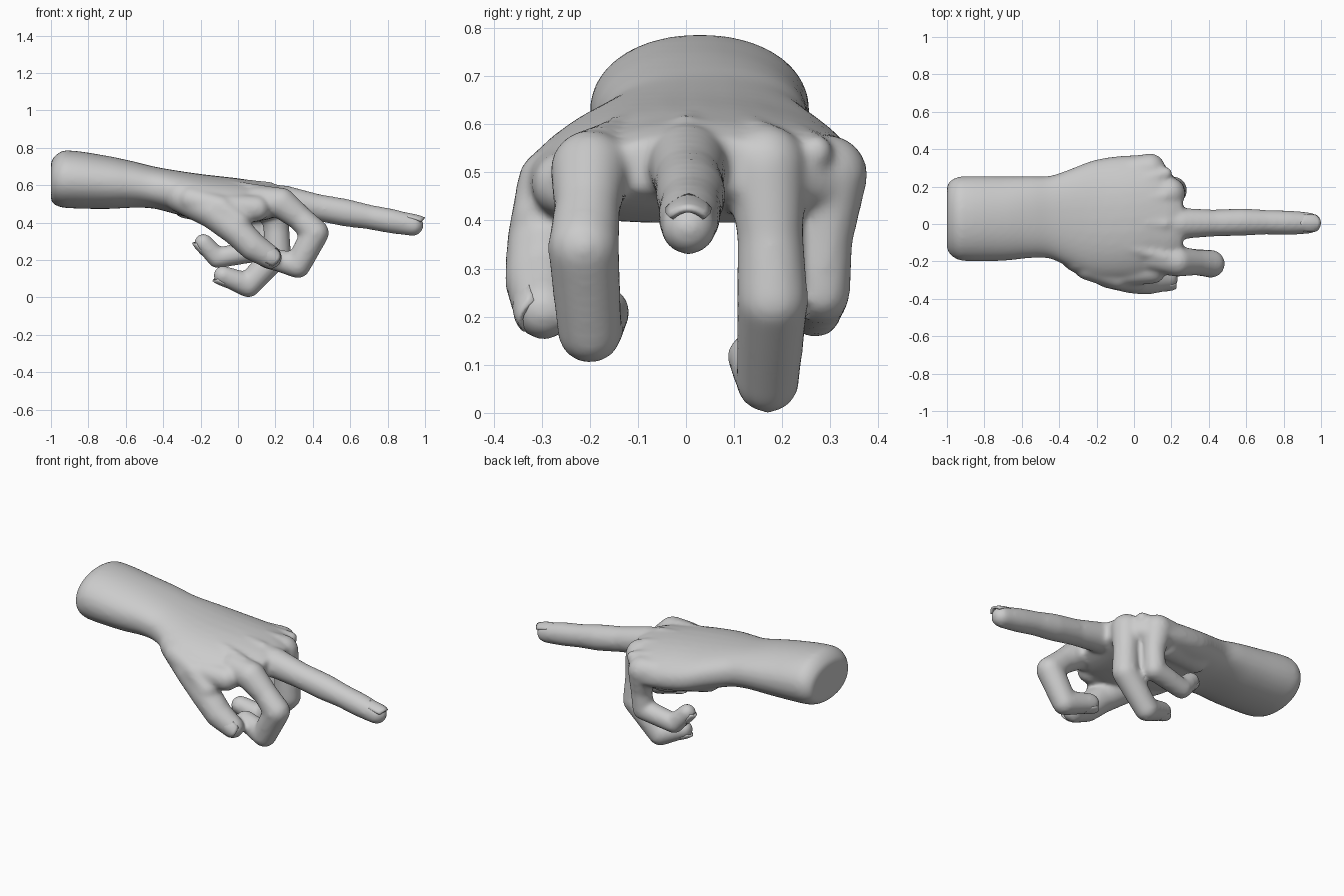
import bpy, bmesh, math
from mathutils import Vector, Matrix

if "Cube" in bpy.data.objects:
    bpy.data.objects.remove(bpy.data.objects["Cube"])

hand_bm = bmesh.new()


def capsule(a, b):
    """Tapered capsule between two (x, y, z, radius) joints, added to the hand."""
    tmp = bmesh.new()
    for x, y, z, r in (a, b):
        bmesh.ops.create_icosphere(tmp, subdivisions=3, radius=r,
                                   matrix=Matrix.Translation((x, y, z)))
    hull = bmesh.ops.convex_hull(tmp, input=tmp.verts)
    bmesh.ops.delete(tmp, geom=list({v for v in hull["geom_interior"] + hull["geom_unused"]
                                     if isinstance(v, bmesh.types.BMVert)}), context='VERTS')
    keep = {f for f in hull["geom"] if isinstance(f, bmesh.types.BMFace)}
    bmesh.ops.delete(tmp, geom=[f for f in tmp.faces if f not in keep], context='FACES')
    bmesh.ops.recalc_face_normals(tmp, faces=tmp.faces)
    me = bpy.data.meshes.new("tmp")
    tmp.to_mesh(me)
    tmp.free()
    hand_bm.from_mesh(me)
    bpy.data.meshes.remove(me)


def chain(joints):
    for a, b in zip(joints, joints[1:]):
        capsule(a, b)


def spow(v, p):
    return math.copysign(abs(v) ** p, v)


# Forearm and palm: lofted sections (x, y min, y max, z min, z max, arch, squareness power)
sections = [
    (-1.00, -0.14, 0.21, 0.51, 0.73, 0.0, 0.95),
    (-0.97, -0.175, 0.24, 0.49, 0.765, 0.0, 0.95),
    (-0.92, -0.197, 0.255, 0.478, 0.787, 0.0, 0.95),
    (-0.70, -0.197, 0.255, 0.473, 0.757, 0.0, 0.95),
    (-0.55, -0.182, 0.255, 0.48, 0.725, 0.0, 0.9),
    (-0.45, -0.185, 0.257, 0.475, 0.70, 0.1, 0.85),
    (-0.35, -0.23, 0.29, 0.45, 0.682, 0.15, 0.85),
    (-0.20, -0.30, 0.345, 0.415, 0.66, 0.25, 0.85),
    (0.00, -0.30, 0.368, 0.395, 0.637, 0.3, 0.85),
    (0.12, -0.27, 0.355, 0.41, 0.618, 0.4, 0.85),
    (0.20, -0.23, 0.27, 0.43, 0.602, 0.5, 0.85),
    (0.26, -0.17, 0.18, 0.46, 0.577, 0.5, 0.85),
]
# Spline between sections so the wrist flows into the palm
smooth_sections = []
for k in range(len(sections) - 1):
    p0, p1, p2, p3 = (sections[min(max(k + o, 0), len(sections) - 1)] for o in (-1, 0, 1, 2))
    for s in range(4):
        t = s / 4
        row = []
        for a, b, c, d, x0, x3 in zip(p0, p1, p2, p3, [p0[0]] * 7, [p3[0]] * 7):
            h = p2[0] - p1[0]
            m1 = (c - a) / (p2[0] - x0) * h
            m2 = (d - b) / (x3 - p1[0]) * h
            row.append((2 * t**3 - 3 * t**2 + 1) * b + (t**3 - 2 * t**2 + t) * m1
                       + (3 * t**2 - 2 * t**3) * c + (t**3 - t**2) * m2)
        smooth_sections.append(row)
smooth_sections.append(sections[-1])

N = 36
rings = []
for x, y0, y1, z0, z1, arch, p in smooth_sections:
    ring = []
    for i in range(N):
        t = 2 * math.pi * i / N
        dy = (y1 - y0) / 2 * spow(math.cos(t), p)
        dz = (z1 - z0) / 2 * spow(math.sin(t), p)
        ring.append(hand_bm.verts.new((x, (y0 + y1) / 2 + dy,
                                       (z0 + z1) / 2 + dz - arch * dy * dy)))
    rings.append(ring)
for a, b in zip(rings, rings[1:]):
    for i in range(N):
        j = (i + 1) % N
        hand_bm.faces.new((a[i], b[i], b[j], a[j]))
hand_bm.faces.new(rings[0])
hand_bm.faces.new(rings[-1][::-1])
bmesh.ops.recalc_face_normals(hand_bm, faces=hand_bm.faces)

# Fingers: joints as (x, y, z, radius) from knuckle to tip
index = [(0.10, -0.18, 0.52, 0.075), (0.23, -0.20, 0.505, 0.083), (0.33, -0.205, 0.425, 0.069),
         (0.412, -0.213, 0.345, 0.075), (0.32, -0.20, 0.17, 0.068), (0.17, -0.172, 0.21, 0.056)]
middle = [(0.10, 0.0, 0.53, 0.08), (0.25, 0.003, 0.515, 0.084), (0.42, 0.005, 0.482, 0.072),
          (0.58, 0.01, 0.452, 0.074), (0.70, 0.01, 0.43, 0.066), (0.82, 0.007, 0.408, 0.066),
          (0.935, 0.005, 0.386, 0.058)]
ring_finger = [(0.08, 0.16, 0.53, 0.075), (0.19, 0.165, 0.515, 0.085), (0.205, 0.175, 0.37, 0.069),
               (0.21, 0.18, 0.235, 0.075), (0.055, 0.17, 0.065, 0.066), (-0.08, 0.138, 0.117, 0.053)]
little = [(-0.02, 0.28, 0.50, 0.08), (0.085, 0.295, 0.495, 0.083), (0.10, 0.288, 0.36, 0.059),
          (0.09, 0.28, 0.25, 0.062), (-0.11, 0.268, 0.21, 0.055), (-0.185, 0.253, 0.292, 0.05)]
thumb = [(-0.30, -0.17, 0.54, 0.09), (-0.13, -0.25, 0.46, 0.095), (-0.01, -0.29, 0.36, 0.083),
         (0.08, -0.30, 0.272, 0.077), (0.172, -0.295, 0.215, 0.064)]
for finger in (index, middle, ring_finger, little, thumb):
    chain(finger)

# Thumb base crest, web between thumb and index, heel of the palm
chain([(-0.25, -0.23, 0.525, 0.07), (-0.09, -0.285, 0.48, 0.066), (0.0, -0.295, 0.40, 0.07)])
chain([(-0.10, -0.26, 0.48, 0.075), (0.10, -0.25, 0.475, 0.07)])
chain([(-0.28, 0.18, 0.49, 0.07), (-0.02, 0.25, 0.45, 0.07)])

# Tendon ridges on the back of the hand
for y, z in ((-0.18, 0.56), (0.0, 0.583), (0.15, 0.573), (0.27, 0.543)):
    capsule((-0.30, y * 0.4 + 0.02, 0.635, 0.03), (0.17, y, z, 0.036))

me = bpy.data.meshes.new("hand")
hand_bm.to_mesh(me)
hand_bm.free()
hand = bpy.data.objects.new("hand", me)
bpy.context.collection.objects.link(hand)
rem = hand.modifiers.new("fuse", 'REMESH')
rem.mode = 'VOXEL'
rem.voxel_size = 0.011
rem.use_smooth_shade = True
smo = hand.modifiers.new("soften", 'SMOOTH')
smo.factor = 0.5
smo.iterations = 14


# Nails: curved plates on the back of each fingertip
def nail(name, finger, normal, length, width):
    x, y, z, r = finger[-1]
    tip = Vector((x, y, z))
    d = (tip - Vector(finger[-2][:3])).normalized()
    n = Vector(normal)
    n = (n - d * n.dot(d)).normalized()
    s = d.cross(n)
    bm = bmesh.new()
    cols, rows = 8, 6
    grid = []
    for i in range(rows + 1):
        u = i / rows * 2 - 1
        row = []
        for j in range(cols + 1):
            v = j / cols * 2 - 1
            w = width * (1 - 0.2 * abs(u) ** 4)
            lift = r * 0.93 - 0.35 * r * v * v - 0.12 * r * max(u, 0) ** 2
            row.append(bm.verts.new(tip + d * (u * length - 0.002 - 0.014 * v * v * u)
                                    + s * (v * w) + n * lift))
        grid.append(row)
    for i in range(rows):
        for j in range(cols):
            bm.faces.new((grid[i][j], grid[i + 1][j], grid[i + 1][j + 1], grid[i][j + 1]))
    bmesh.ops.recalc_face_normals(bm, faces=bm.faces)
    m = bpy.data.meshes.new(name)
    bm.to_mesh(m)
    bm.free()
    m.shade_smooth()
    o = bpy.data.objects.new(name, m)
    bpy.context.collection.objects.link(o)
    sol = o.modifiers.new("thickness", 'SOLIDIFY')
    sol.thickness = 0.012
    sol.offset = 0


nail("index_nail", index, (-0.3, 0, -1), 0.042, 0.038)
nail("middle_nail", middle, (0, 0, 1), 0.056, 0.044)
nail("ring_nail", ring_finger, (-0.5, 0, -1), 0.042, 0.036)
nail("little_nail", little, (-1, 0, -0.3), 0.04, 0.032)
nail("thumb_nail", thumb, (0.25, -1, 0.1), 0.048, 0.044)
